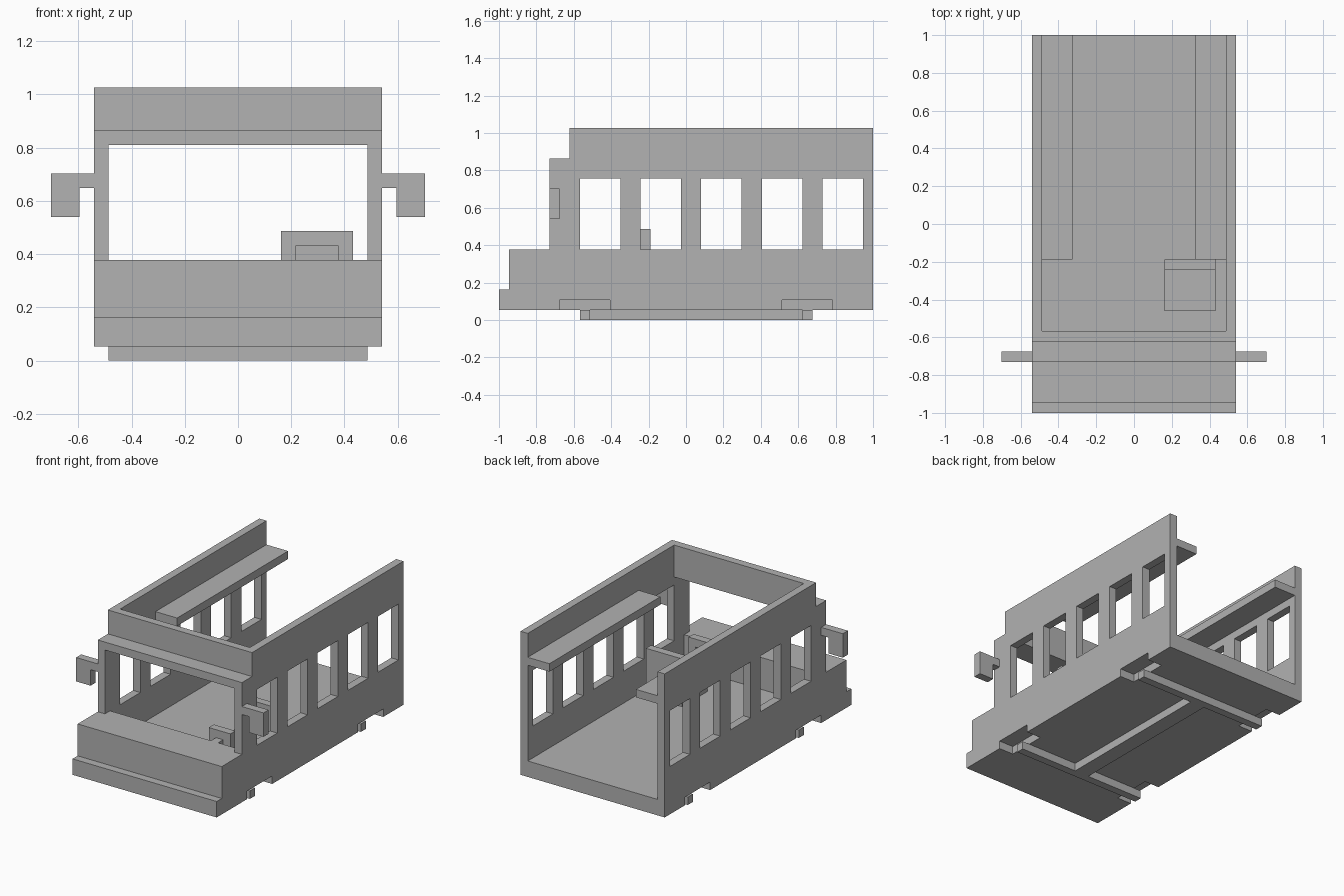
import bpy
import bmesh

if "Cube" in bpy.data.objects:
    bpy.data.objects.remove(bpy.data.objects["Cube"])

U = 2 / 37  # the whole model sits on this block grid

grey = bpy.data.materials.new("plain_grey")
grey.use_nodes = True
colour = (0.445, 0.445, 0.445, 1)
grey.diffuse_color = colour
grey.node_tree.nodes["Principled BSDF"].inputs["Base Color"].default_value = colour


def prism(name, profile, x0, x1):
    """Extrude a (y, z) profile from x0 to x1, all in grid units."""
    bm = bmesh.new()
    face = bm.faces.new([bm.verts.new((x0 * U, y * U, z * U)) for y, z in profile])
    moved = bmesh.ops.extrude_face_region(bm, geom=[face])["geom"]
    verts = [v for v in moved if isinstance(v, bmesh.types.BMVert)]
    bmesh.ops.translate(bm, verts=verts, vec=((x1 - x0) * U, 0, 0))
    bmesh.ops.recalc_face_normals(bm, faces=bm.faces)
    mesh = bpy.data.meshes.new(name)
    bm.to_mesh(mesh)
    bm.free()
    mesh.materials.append(grey)
    obj = bpy.data.objects.new(name, mesh)
    bpy.context.collection.objects.link(obj)
    return obj


def box(name, x, y, z):
    corners = [(y[0], z[0]), (y[1], z[0]), (y[1], z[1]), (y[0], z[1])]
    return prism(name, corners, *x)


def cut(target, cutter):
    """Subtract the cutter and remove it."""
    mod = target.modifiers.new("cut", "BOOLEAN")
    mod.operation = "DIFFERENCE"
    mod.solver = "EXACT"
    mod.object = cutter
    cutter.hide_render = True
    bpy.context.view_layer.objects.active = target
    bpy.ops.object.modifier_apply(modifier=mod.name)
    bpy.data.objects.remove(cutter)


# Body shell: stepped side outline, hollowed through the front window and back
body = prism("body_shell", [
    (-18.5, 1), (18.5, 1), (18.5, 19), (-11.5, 19), (-11.5, 16), (-13.5, 16),
    (-13.5, 7), (-17.5, 7), (-17.5, 3), (-18.5, 3)], -10, 10)
cut(body, prism("cabin_cutter", [
    (-14, 7), (-12.5, 7), (-12.5, 3), (19, 3), (19, 20), (-10.5, 20),
    (-10.5, 15), (-14, 15)], -9, 9))

# Side windows
for i in range(5):
    start = -10.5 + 6 * i
    cut(body, box("window_cutter", (-11, 11), (start, start + 4), (7, 14)))

# Wheel notches and axles
for label, y in (("front", -10.5), ("rear", 11.5)):
    for x in ((-11, -8), (8, 11)):
        cut(body, box("notch_cutter", x, (y - 2, y + 3), (0.5, 2)))
    box(label + "_axle", (-9, 9), (y, y + 1), (0, 1))
box("chassis_spine", (-1, 1), (-9.5, 11.5), (0, 1))

# Mirrors and luggage shelves on both sides
for label, s in (("left", 1), ("right", -1)):
    box(label + "_mirror_arm", (s * 10, s * 11), (-13.5, -12.5), (12, 13))
    box(label + "_mirror", (s * 11, s * 13), (-13.5, -12.5), (10, 13))
    box(label + "_shelf", (s * 6, s * 9), (-3.5, 18.5), (15, 16))

# Driver's seat
prism("driver_seat", [(-8.5, 3), (-3.5, 3), (-3.5, 9), (-4.5, 9),
                      (-4.5, 5), (-8.5, 5)], 3, 8)

# Square steering wheel on a short column
wheel = box("steering_wheel", (4, 7), (-11.5, -10.5), (5, 8))
cut(wheel, box("wheel_cutter", (5, 6), (-12, -10), (6, 7)))
box("steering_column", (5, 6), (-12.5, -11), (6, 7))
